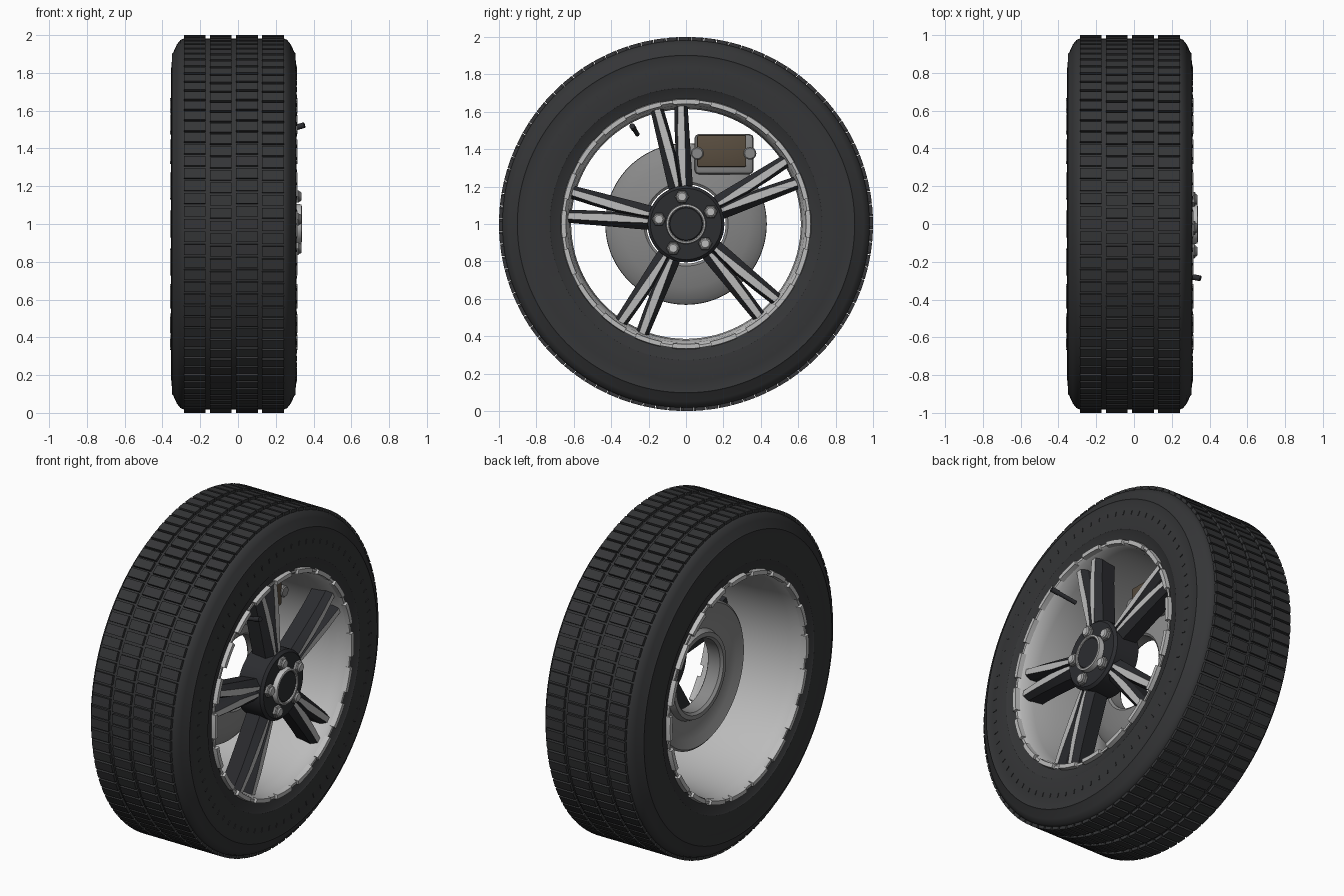
import bpy, bmesh, math
from mathutils import Matrix, Vector

if "Cube" in bpy.data.objects:
    bpy.data.objects.remove(bpy.data.objects["Cube"])

TAU = 2 * math.pi
MID = -0.022          # middle plane of the tyre along x


def mat(name, c):
    m = bpy.data.materials.new(name)
    m.diffuse_color = (*c, 1)
    m.use_nodes = True
    m.node_tree.nodes["Principled BSDF"].inputs["Base Color"].default_value = m.diffuse_color
    return m


RUBBER = mat("rubber", (0.035, 0.036, 0.038))
BLACK = mat("black_metal", (0.025, 0.026, 0.03))
SILVER = mat("silver", (0.5, 0.5, 0.5))
STEEL = mat("steel", (0.25, 0.25, 0.25))
BROWN = mat("brown", (0.10, 0.075, 0.05))


def finish(bm, name, *mats, angle=35):
    bmesh.ops.remove_doubles(bm, verts=bm.verts, dist=1e-5)
    bmesh.ops.recalc_face_normals(bm, faces=bm.faces)
    me = bpy.data.meshes.new(name)
    bm.to_mesh(me)
    bm.free()
    for m in mats:
        me.materials.append(m)
    ob = bpy.data.objects.new(name, me)
    bpy.context.collection.objects.link(ob)
    bpy.ops.object.select_all(action='DESELECT')
    ob.select_set(True)
    bpy.context.view_layer.objects.active = ob
    bpy.ops.object.shade_smooth_by_angle(angle=math.radians(angle))
    return ob


def polar(x, r, a, y=0, z=1):
    return (x, y + r * math.cos(a), z + r * math.sin(a))


def lathe(name, profile, m, n=96, closed=True, y=0, z=1, angle=35):
    """Revolve (x, r) points about an axis along x."""
    bm = bmesh.new()
    rings = [[bm.verts.new(polar(x, r, TAU * i / n, y, z)) for x, r in profile] for i in range(n)]
    k = len(profile)
    for i in range(n):
        a, b = rings[i], rings[(i + 1) % n]
        for j in range(k if closed else k - 1):
            bm.faces.new((a[j], a[(j + 1) % k], b[(j + 1) % k], b[j]))
    bmesh.ops.dissolve_degenerate(bm, dist=1e-6, edges=bm.edges)
    return finish(bm, name, m, angle=angle)


def disc(name, x0, x1, r, m, n=32, y=0, z=1, bevel=0.006):
    return lathe(name, [(x0, 0), (x0, r), (x1 - bevel, r), (x1, r - bevel), (x1, 0)],
                 m, n, False, y, z)


def arc_block(bm, x0, x1, r0, r1, a, width, steps=1, chamfer=0.0):
    """Curved block centred on angle a."""
    secs = []
    for i in range(steps + 1):
        t = a + width * (i / steps - 0.5)
        secs.append([bm.verts.new(polar(x, r, t)) for x, r in
                     ((x0, r0), (x1, r0 + chamfer), (x1, r1 - chamfer), (x0, r1))])
    for p, q in zip(secs, secs[1:]):
        for j in range(4):
            bm.faces.new((p[j], p[(j + 1) % 4], q[(j + 1) % 4], q[j]))
    bm.faces.new(secs[0])
    bm.faces.new(secs[-1])


# Tyre carcass: half profile (offset from middle, r), mirrored
half = [(0.26, 0.65), (0.305, 0.655), (0.316, 0.68), (0.326, 0.722), (0.33, 0.727), (0.333, 0.78),
        (0.331, 0.84), (0.324, 0.895), (0.327, 0.902), (0.32, 0.91), (0.302, 0.95),
        (0.282, 0.975), (0.262, 0.983)]
lathe("tyre", [(MID + x, r) for x, r in half] + [(MID - x, r) for x, r in reversed(half)],
      RUBBER, 128)

# Tread: four ribs of blocks
bm = bmesh.new()
ROWS = 92
for rib in range(4):
    x0 = MID - 0.265 + rib * 0.1383
    for i in range(ROWS):
        arc_block(bm, x0, x0 + 0.115, 0.965, 1.0, TAU * (i + 0.5 * (rib % 2) * 0.3) / ROWS,
                  TAU / ROWS * 0.8)
finish(bm, "tread_blocks", RUBBER, angle=20)

# Small raised sidewall ticks on the outer side
bm = bmesh.new()
for i in range(72):
    arc_block(bm, 0.30, 0.313, 0.81, 0.835, TAU * i / 72, 0.008)
finish(bm, "sidewall_ticks", RUBBER, angle=20)

# Rim barrel
inner = [(-0.345, 0.65), (-0.33, 0.638), (-0.26, 0.63), (-0.12, 0.617), (0.05, 0.614),
         (0.2, 0.62), (0.28, 0.634), (0.298, 0.65)]
lathe("rim_barrel", inner + [(x, r + 0.015) for x, r in reversed(inner)], SILVER)

# Rim lip segments, both sides
bm = bmesh.new()
for i in range(20):
    a = TAU * (i / 20 + 0.25)
    arc_block(bm, 0.27, 0.314, 0.636, 0.672, a, math.radians(12.5), 6, 0.006)
    arc_block(bm, -0.33, -0.36, 0.636, 0.672, a, math.radians(12.5), 6, 0.006)
finish(bm, "rim_lip_segments", SILVER)

# Five split spokes; stations: radius, body inner/outer edge, light face inner/outer edge, front x
stations = [(0.15, 0.0, 0.06, 0.010, 0.022, 0.285),
            (0.25, 0.0, 0.070, 0.008, 0.035, 0.285),
            (0.38, 0.0, 0.080, 0.012, 0.052, 0.282),
            (0.50, 0.012, 0.090, 0.028, 0.066, 0.278),
            (0.628, 0.030, 0.100, 0.048, 0.080, 0.268)]
bm = bmesh.new()
STEP = TAU / 5
START = math.radians(98.3)
for s in range(5):
    rot = Matrix.Translation((0, 0, 1)) @ Matrix.Rotation(START + s * STEP, 4, 'X')
    for side in (1, -1):
        secs = []
        for u, b0, b1, f0, f1, x in stations:
            pts = [(x, f0), (x, f1), (x - 0.035, b1), (x - 0.13, b1 - 0.01),
                   (x - 0.13, b0), (x - 0.035, b0)]
            secs.append([bm.verts.new(rot @ Vector((px, u, side * v))) for px, v in pts])
        for p, q in zip(secs, secs[1:]):
            for j in range(6):
                f = bm.faces.new((p[j], p[(j + 1) % 6], q[(j + 1) % 6], q[j]))
                f.material_index = 1 if j == 0 else 0
        bm.faces.new(secs[0])
        bm.faces.new(secs[-1])
finish(bm, "spokes", BLACK, SILVER, angle=15)

# Hub, centre cap and wheel bolts
disc("hub", 0.14, 0.305, 0.205, BLACK, 64, bevel=0.015)
lathe("cap_ring", [(0.29, 0.09), (0.335, 0.09), (0.338, 0.095), (0.335, 0.104), (0.29, 0.108)],
      SILVER, 48)
disc("centre_cap", 0.29, 0.33, 0.091, BLACK, 48)
for s in range(5):
    _, y, z = polar(0, 0.147, START + s * STEP)
    disc(f"bolt_{s + 1}", 0.29, 0.326, 0.038, STEEL, 6, y, z)
    disc(f"bolt_head_{s + 1}", 0.32, 0.336, 0.027, SILVER, 20, y, z)

# Brake disc with a dished centre and open hole
lathe("brake_disc", [(-0.095, 0.42), (-0.085, 0.432), (-0.06, 0.43), (-0.035, 0.40), (-0.015, 0.34),
                     (0.0, 0.28), (0.01, 0.225), (0.0, 0.212), (-0.08, 0.212), (-0.095, 0.225),
                     (-0.095, 0.25), (-0.06, 0.265), (-0.055, 0.30), (-0.075, 0.37)], STEEL)


def box(name, lo, hi, m, bevel=0.012):
    bm = bmesh.new()
    bmesh.ops.create_cube(bm, size=1)
    for v in bm.verts:
        v.co = [l + (h - l) * (c + 0.5) for l, h, c in zip(lo, hi, v.co)]
    bmesh.ops.bevel(bm, geom=bm.edges[:], offset=bevel, segments=2, affect='EDGES', profile=0.5)
    return finish(bm, name, m)


# Brake caliper
box("caliper_bracket", (-0.10, 0.045, 1.265), (0.035, 0.362, 1.482), STEEL, 0.025)
box("caliper_pad", (-0.13, 0.06, 1.305), (0.07, 0.322, 1.475), BROWN, 0.008)
for i, y in enumerate((0.06, 0.342)):
    disc(f"caliper_bolt_{i + 1}", -0.02, 0.08, 0.034, STEEL, 20, y, 1.378)

# Valve stem, leaning outwards
p, q = Vector((0.2, -0.26, 1.48)), Vector((0.352, -0.288, 1.524))
for name, a, b, r in (("valve_stem", p, q, 0.012), ("valve_cap", p.lerp(q, 0.7), q, 0.015)):
    bm = bmesh.new()
    bmesh.ops.create_cone(bm, cap_ends=True, segments=16, radius1=r, radius2=r, depth=(b - a).length,
                          matrix=Matrix.Translation((a + b) / 2)
                          @ (b - a).to_track_quat('Z', 'Y').to_matrix().to_4x4())
    finish(bm, name, BLACK)
